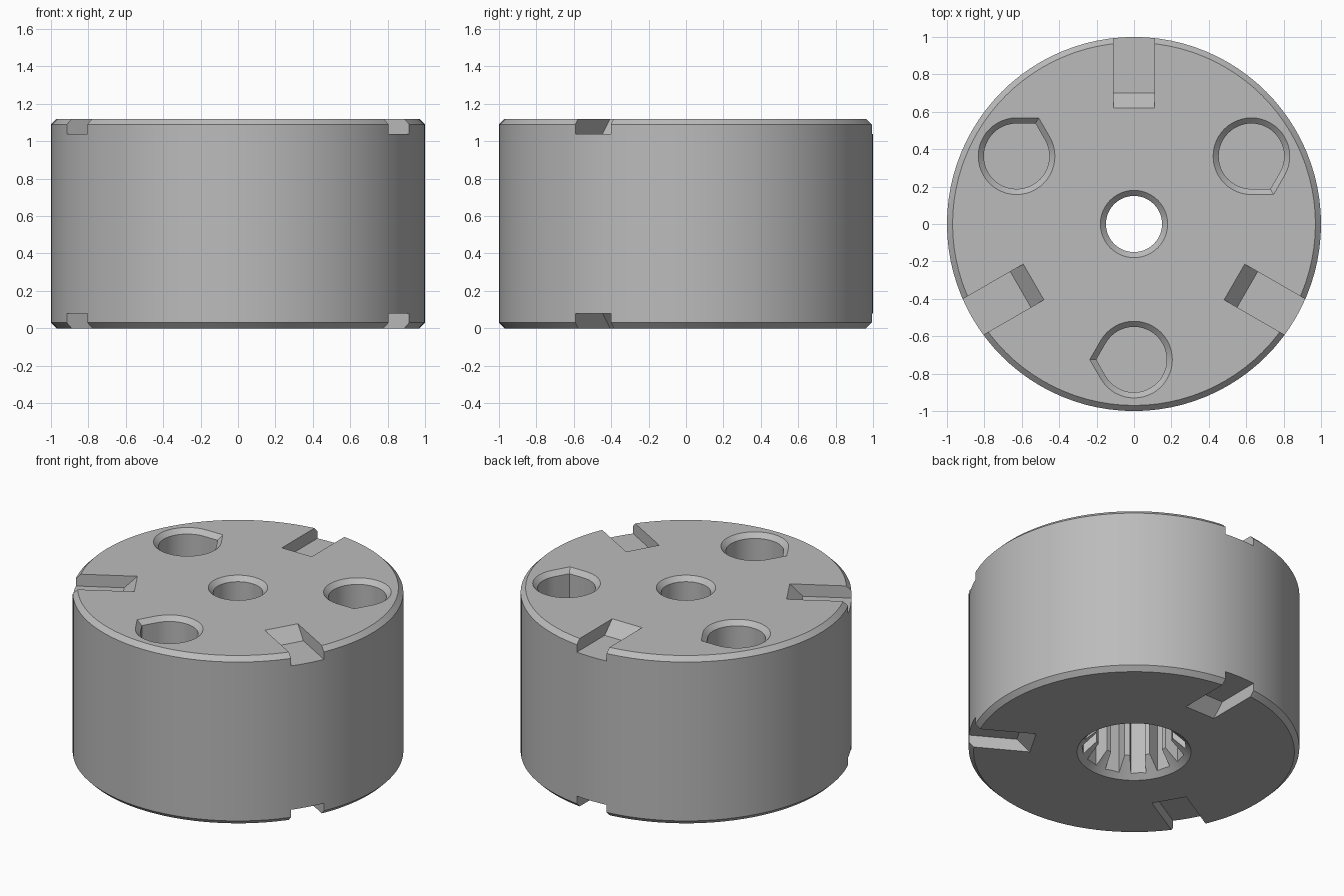
import bpy
import bmesh
from math import sin, cos, pi, radians, acos

H = 1.12        # body height
BEVEL = 0.03    # chamfer size

old = bpy.data.objects.get("Cube")
if old:
    bpy.data.objects.remove(old, do_unlink=True)

grey = bpy.data.materials.new("plain grey")
grey.use_nodes = True
colour = (0.5, 0.5, 0.5, 1)
grey.diffuse_color = colour
grey.node_tree.nodes["Principled BSDF"].inputs["Base Color"].default_value = colour


def circle(r, n=96):
    return [(r * cos(2 * pi * i / n), r * sin(2 * pi * i / n)) for i in range(n)]


def teardrop(r, n=40):
    """Round hole outline with a pointed corner towards -x."""
    half = pi - radians(30)
    arc = [-half + 2 * half * i / n for i in range(n + 1)]
    return [(r * cos(a), r * sin(a)) for a in arc] + [(-r / cos(pi - half), 0)]


def spline(root, tip, teeth=12):
    """Internal tooth outline, grooves centred half a step off the x axis."""
    pts = []
    step = 2 * pi / teeth
    for i in range(teeth):
        mid = (i + 0.5) * step
        for r, k in ((tip, -0.37), (root, -0.28), (root, 0.28), (tip, 0.37)):
            pts.append((r * cos(mid + k * step), r * sin(mid + k * step)))
    return pts


def loft(name, sections, angle=0, offset=(0, 0)):
    """Solid through stacked outlines, given as (outline, z) pairs."""
    bm = bmesh.new()
    ca, sa = cos(angle), sin(angle)
    rings = []
    for outline, z in sections:
        ring = []
        for x, y in outline:
            x, y = x + offset[0], y + offset[1]
            ring.append(bm.verts.new((x * ca - y * sa, x * sa + y * ca, z)))
        rings.append(ring)
    n = len(rings[0])
    for a, b in zip(rings, rings[1:]):
        for i in range(n):
            j = (i + 1) % n
            bm.faces.new((a[i], a[j], b[j], b[i]))
    bm.faces.new(rings[0])
    bm.faces.new(rings[-1])
    bmesh.ops.recalc_face_normals(bm, faces=bm.faces)
    mesh = bpy.data.meshes.new(name)
    bm.to_mesh(mesh)
    bm.free()
    mesh.materials.append(grey)
    obj = bpy.data.objects.new(name, mesh)
    bpy.context.collection.objects.link(obj)
    return obj


# Chamfered drum
body = loft("drum_body", [(circle(1 - BEVEL), 0), (circle(1), BEVEL),
                          (circle(1), H - BEVEL), (circle(1 - BEVEL), H)])


def cut(cutter):
    cutter.hide_render = True
    mod = body.modifiers.new("cut", "BOOLEAN")
    mod.operation = "DIFFERENCE"
    mod.solver = "EXACT"
    mod.object = cutter
    bpy.context.view_layer.objects.active = body
    bpy.ops.object.modifier_apply(modifier=mod.name)
    bpy.data.objects.remove(cutter, do_unlink=True)


# Toothed socket underneath, its conical lead-in, and the bore through the top
cut(loft("socket_cutter", [(spline(0.315, 0.235), -0.02), (spline(0.315, 0.235), 0.8)]))
cut(loft("lead_in_cutter", [(circle(0.365), -0.02), (circle(0.215), 0.13)]))
cut(loft("bore_cutter", [(circle(0.15, 48), 0.7), (circle(0.15, 48), H - BEVEL),
                         (circle(0.2, 48), H + 0.02)]))


def slot_outline(inner):
    return [(inner, -0.11), (1.2, -0.11), (1.2, 0.11), (inner, 0.11)]


for i in range(3):
    turn = 2 * pi * i / 3
    # Slots with a sloped inner end, on both faces
    for floor, outside in ((H - 0.08, H + 0.04), (0.08, -0.04)):
        cut(loft("slot_cutter", [(slot_outline(0.70), floor),
                                 (slot_outline(0.58), outside)], turn + pi / 2))
    # Blind teardrop pockets with a chamfered rim
    r = 0.175
    cut(loft("pocket_cutter", [(teardrop(r), 0.4), (teardrop(r), H - BEVEL),
                               (teardrop(r + BEVEL + 0.02), H + 0.02)],
             turn, (0, -0.725)))

# Smooth the round walls, keep the edges crisp
bpy.ops.object.select_all(action="DESELECT")
body.select_set(True)
bpy.context.view_layer.objects.active = body
bpy.ops.object.shade_smooth_by_angle(angle=radians(20))
